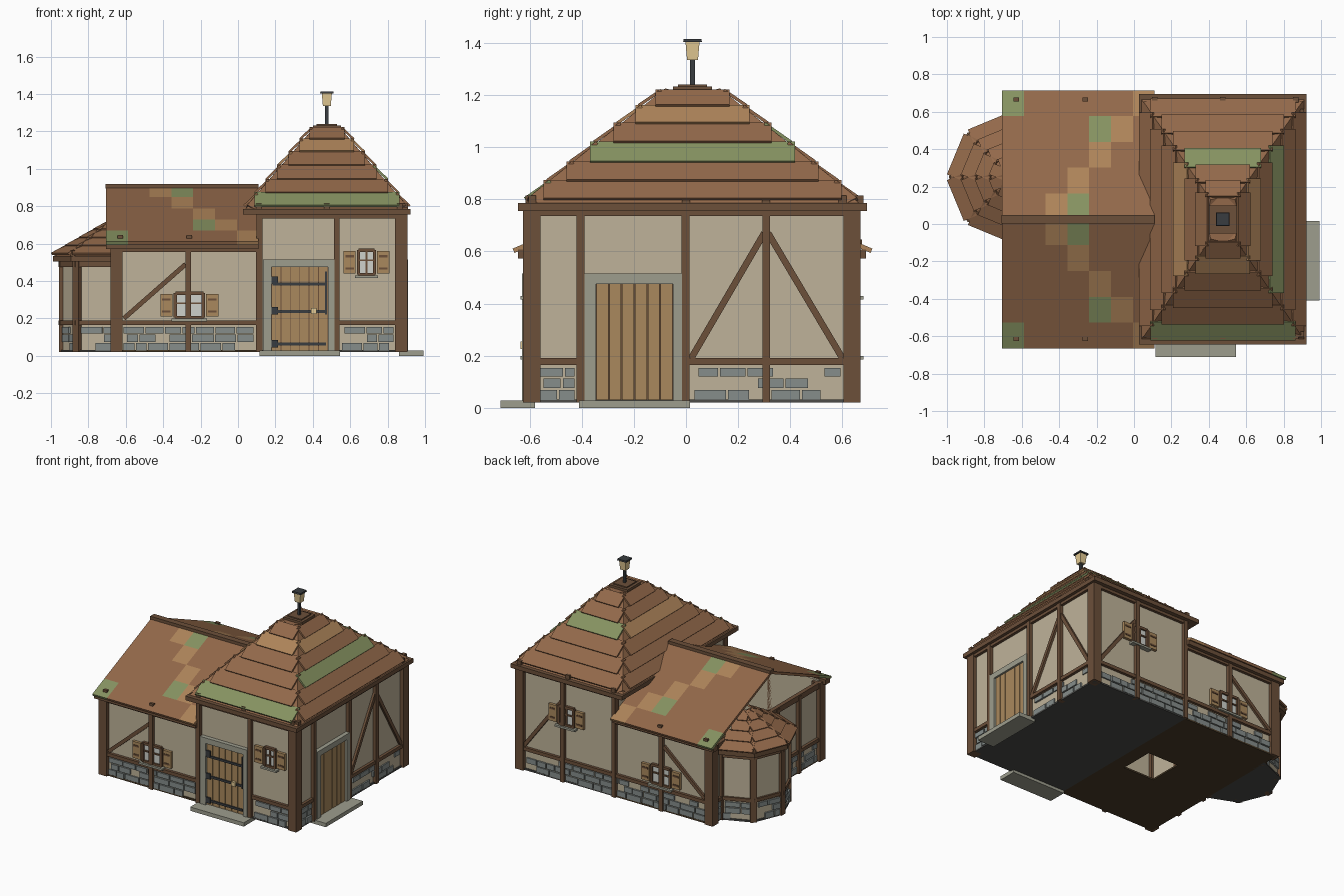
import bpy, bmesh, random
from math import radians, cos, sin, pi
from mathutils import Matrix, Vector

if "Cube" in bpy.data.objects:
    bpy.data.objects.remove(bpy.data.objects["Cube"])

random.seed(4)
COL = dict(plaster=(.52, .45, .32), timber=(.15, .08, .042), roof=(.29, .14, .068), light=(.42, .23, .10),
           moss=(.24, .29, .12), stone=(.24, .27, .26), wood=(.40, .25, .11), slab=(.34, .34, .27),
           iron=(.04, .045, .05), glass=(.62, .64, .60), lamp=(.78, .60, .30), floor=(.07, .07, .065),
           boards=(.07, .045, .022))
MAT = {}
for k, c in COL.items():
    MAT[k] = bpy.data.materials.new(k)
    MAT[k].diffuse_color = (*c, 1)


def finish(name, bm, mats):
    me = bpy.data.meshes.new(name)
    bm.to_mesh(me)
    bm.free()
    for m in mats:
        me.materials.append(MAT[m])
    ob = bpy.data.objects.new(name, me)
    bpy.context.collection.objects.link(ob)
    return ob


def solids(name, mat, pairs):
    """One object of several closed solids, each lofted between two rings."""
    bm = bmesh.new()
    for r0, r1 in pairs:
        a, b = ([bm.verts.new(p) for p in r] for r in (r0, r1))
        n = len(a)
        bm.faces.new(a)
        bm.faces.new(b[::-1])
        for i in range(n):
            bm.faces.new((a[i], b[i], b[(i + 1) % n], a[(i + 1) % n]))
    bmesh.ops.recalc_face_normals(bm, faces=bm.faces)
    return finish(name, bm, [mat])


# Wall frames: u runs along the wall, d points outward, z is up
def frame(x, y, deg):
    return Matrix.Translation((x, y, 0)) @ Matrix.Rotation(radians(deg), 4, 'Z')


def slab(M, poly, d0, d1):
    return [[M @ Vector((u, -d, z)) for u, z in poly] for d in (d0, d1)]


def box(M, u0, u1, z0, z1, d0, d1):
    return slab(M, [(u0, z0), (u1, z0), (u1, z1), (u0, z1)], d0, d1)


def bar(M, p, q, w, d0, d1):
    p, q = Vector(p), Vector(q)
    n = (q - p).normalized().orthogonal() * w / 2
    return slab(M, [p - n, q - n, q + n, p + n], d0, d1)


def plank(M, half, p, q, t):
    """Tilted roof board from p to q in the (d, z) plane."""
    p, q = Vector(p), Vector(q)
    s = (q - p).normalized()
    n = Vector((s.y, -s.x)) * t
    if n.y < 0:
        n = -n
    return [[M @ Vector((u, -c[0], c[1])) for c in (p, q, q + n, p + n)] for u in (-half, half)]


W = Matrix.Identity(4) @ frame(0, 0, 0)
FRONT, RIGHT, BACK, LEFT = frame(0, -.6, 0), frame(.88, 0, 90), frame(0, .645, 180), frame(-.655, 0, 270)


def stones(name, M, spans, zs=(.03, .075, .12, .16)):
    out = []
    for a, b in spans:
        for z0, z1 in zip(zs, zs[1:]):
            u = a + random.uniform(0, .03)
            while u < b - .03:
                e = min(b, u + random.uniform(.06, .13))
                if random.random() < .85:
                    out.append(box(M, u, e - .008, z0, z1 - .007, -.005, random.uniform(.008, .014)))
                u = e
    solids(name, 'stone', out)


def window(name, M, u, z, w, h):
    a, b = u - w / 2, u + w / 2
    solids(name + '_pane', 'glass', [box(M, a, b, z, z + h, -.01, .008)])
    solids(name + '_frame', 'timber',
           [box(M, c - .009, c + .009, z, z + h, 0, .022) for c in (a, b)] +
           [box(M, a, b, c - .009, c + .009, 0, .02) for c in (z, z + h)] +
           [box(M, u - .005, u + .005, z, z + h, 0, .016), box(M, a, b, z + h * .55, z + h * .55 + .01, 0, .016)])
    solids(name + '_sill', 'slab', [box(M, a - .02, b + .02, z - .02, z - .006, 0, .035)])
    sh = [(a - .08, a - .015), (b + .015, b + .08)]
    solids(name + '_shutters', 'wood', [box(M, c, e, z + .005, z + h - .005, 0, .02) for c, e in sh])
    solids(name + '_shutter_battens', 'timber',
           [box(M, c + .01, e - .01, z + h * f, z + h * f + .012, .01, .024) for c, e in sh for f in (.2, .7)])


def door(name, M, a, b):
    solids(name + '_surround', 'slab', [box(M, a, a + .045, .02, .515, 0, .03), box(M, b - .035, b, .02, .515, 0, .03),
                                        box(M, a, b, .475, .515, 0, .03)])
    p, q, n = a + .045, b - .035, 6
    w = (q - p) / n
    solids(name + '_boards', 'wood', [box(M, p + i * w + .002, p + (i + 1) * w - .002, .03, .475, 0, .016) for i in range(n)])
    solids(name + '_backing', 'timber', [box(M, p, q, .025, .475, 0, .01)])
    solids(name + '_step', 'slab', [box(M, a - .02, b + .03, 0, .028, -.02, .112)])


# Tower and wing bodies
solids('tower_walls', 'plaster', [box(W, .11, .88, .03, .76, -.645, .6)])
solids('tower_floor', 'floor', [box(W, .11, .89, .02, .032, -.655, .61)])
solids('wing_walls', 'plaster', [box(FRONT, -.655, .11, .03, .6, -.02, 0), box(BACK, -.11, .655, .03, .6, -.02, 0),
                                 box(LEFT, -.645, .6, .03, .57, -.02, 0)])
solids('wing_floor', 'boards', [box(W, -.665, -.245, .02, .032, -.655, .61), box(W, .005, .11, .02, .032, -.655, .61),
                                box(W, -.245, .005, .02, .032, .095, .61), box(W, -.245, .005, .02, .032, -.655, -.155)])

# Timber framing: posts, rails, braces per wall
def rails(M, spans, z0, z1, d=.02):
    return [box(M, a, b, z0, z1, -.01, d) for a, b in spans]


def posts(M, us, z1, w=.03, d=.025):
    return [box(M, u - w / 2, u + w / 2, .02, z1, -.02, d) for u in us]


solids('front_timbers', 'timber', posts(FRONT, (-.265, .11, .527), .6) + posts(FRONT, (.527, .115), .76) +
       rails(FRONT, [(-.66, .11), (.53, .88)], .165, .19) + rails(FRONT, [(-.66, .1)], .555, .58) +
       rails(FRONT, [(.1, .88)], .735, .76) + [bar(FRONT, (-.61, .2), (-.28, .49), .025, -.01, .016)])
solids('right_timbers', 'timber', posts(RIGHT, (-.405, -.002, .308), .76) +
       rails(RIGHT, [(-.6, -.4), (0, .645)], .165, .19) + rails(RIGHT, [(-.6, .645)], .735, .76) +
       [bar(RIGHT, (.02, .19), (.3, .67), .025, -.01, .016), bar(RIGHT, (.315, .67), (.6, .19), .025, -.01, .016)])
solids('back_timbers', 'timber', posts(BACK, (.265,), .6) + posts(BACK, (-.527, -.115), .76) +
       rails(BACK, [(-.88, .66)], .165, .19) + rails(BACK, [(-.1, .66)], .555, .58) + rails(BACK, [(-.88, -.1)], .735, .76) +
       [bar(BACK, (.61, .2), (.28, .49), .025, -.01, .016), bar(BACK, (-.84, .2), (-.54, .6), .025, -.01, .016)])
solids('left_timbers', 'timber', posts(LEFT, (.09, .34), .58) + rails(LEFT, [(-.645, .6)], .165, .19) +
       rails(LEFT, [(-.645, .6)], .55, .59))
solids('corner_posts', 'timber',
       [box(W, x - .033, x + .033, .02, .76, -y - .033, -y + .033) for x, y in ((.872, -.592), (.872, .637))] +
       [box(W, x - .033, x + .033, .02, .59, -y - .033, -y + .033) for x, y in ((-.65, -.592), (-.65, .637))])

# Rubble plinth
stones('front_stones', FRONT, [(-.62, .09), (.55, .84)])
stones('right_stones', RIGHT, [(-.56, -.42), (.02, .6)])
stones('back_stones', BACK, [(-.84, .62)])
stones('left_stones', LEFT, [(-.6, -.53), (.06, .56)])

# Doors and windows
door('front_door', FRONT, .135, .515)
door('side_door', RIGHT, -.39, -.015)
solids('front_door_ironwork', 'iron', [box(FRONT, .185, .47, z, z + .016, .01, .024) for z in (.055, .23, .375)] +
       [box(FRONT, .18, .215, z - .01, z + .03, .01, .028) for z in (.055, .23, .395)] +
       [box(FRONT, .465, .475, .22, .45, .01, .024)])
solids('front_door_handle', 'lamp', [box(FRONT, .39, .42, .225, .255, .01, .035)])
window('wing_front_window', FRONT, -.26, .205, .15, .13)
window('tower_front_window', FRONT, .687, .435, .085, .13)
window('wing_back_window', BACK, .26, .205, .15, .13)
window('tower_back_window', BACK, -.5, .435, .12, .13)

# Tower roof: hipped core with overlapping board courses
cx, cy, Z0, Z1 = .475, .025, .785, 1.215
rx, ry = (lambda z: .435 - .36 * (z - Z0) / (Z1 - Z0)), (lambda z: .64 - .525 * (z - Z0) / (Z1 - Z0))


def rect(hx, hy, z):
    return [(cx + i * hx, cy + j * hy, z) for i, j in ((-1, -1), (1, -1), (1, 1), (-1, 1))]


solids('tower_roof_core', 'roof', [(rect(rx(Z0), ry(Z0), Z0), rect(rx(Z1), ry(Z1), Z1))])
solids('tower_eave_frame', 'timber', [(rect(.447, .67, .755), rect(.447, .67, .785))])
odd = {(0, 0): 'moss', (1, 2): 'moss', (1, 4): 'light', (0, 4): 'light', (2, 3): 'moss', (3, 3): 'light'}
courses = {'roof': [], 'light': [], 'moss': []}
lv = [.795, .865, .937, 1.012, 1.085, 1.152, 1.213]
for f in range(4):
    M = frame(cx, cy, f * 90)
    dist, half = (ry, rx) if f % 2 == 0 else (rx, ry)
    for k in range(6):
        a, b = lv[k], lv[k + 1]
        courses[odd.get((f, k), 'roof')].append(
            plank(M, half((a + b * 2) / 3), (dist(a) + .012, a + .002), (dist(b), b), .012))
for m, c in courses.items():
    solids('tower_roof_courses_' + m, m, c)
solids('tower_hip_rafters', 'roof', [
    ([(cx + i * (rx(Z0) - e), cy + j * (ry(Z0) - g), Z0 + h) for e, g, h in ((0, .05, .0), (.05, 0, .0), (.01, .01, .022))],
     [(cx + i * (rx(Z1) - e), cy + j * (ry(Z1) - g), Z1 + h) for e, g, h in ((0, .05, .0), (.05, 0, .0), (.01, .01, .01))])
    for i in (-1, 1) for j in (-1, 1)])
solids('tower_eave_pegs', 'timber',
       [box(W, x - .015, x + .015, .785, .815, s - .015, s + .015) for x in (.11, .475, .865) for s in (-.665, .6)] +
       [box(W, x - .015, x + .015, .785, .815, -y - .015, -y + .015) for x in (.895,) for y in (-.59, 0, .307, .6)])

# Finial cap and lantern
solids('roof_cap', 'timber', [(rect(.075, .075, 1.212), rect(.075, .075, 1.232)), (rect(.055, .055, 1.23), rect(.055, .055, 1.24))])
solids('lantern_pole', 'iron', [(rect(.009, .009, 1.23), rect(.009, .009, 1.34))])
solids('lantern_glass', 'lamp', [(rect(.021, .021, 1.335), rect(.027, .027, 1.403))])
solids('lantern_lid', 'iron', [(rect(.036, .036, 1.403), rect(.034, .034, 1.414))])

# Wing roof: two sheets of square patches, ridge, eave beams
patch = {(0, 2): 1, (1, 3): 1, (2, 4): 1, (3, 5): 1, (4, 6): 1, (0, 3): 2, (3, 4): 2, (4, 0): 2}
for side in (-1, 1):
    bm = bmesh.new()
    g = [[bm.verts.new((-.705 + .1164 * c, .025 + side * .138 * r, .908 - .0595 * r)) for c in range(8)] for r in range(6)]
    for r in range(5):
        for c in range(7):
            q = (g[r][c], g[r + 1][c], g[r + 1][c + 1], g[r][c + 1])
            bm.faces.new(q if side < 0 else q[::-1]).material_index = patch.get((r, c), 0)
    ob = finish('wing_roof_front' if side < 0 else 'wing_roof_back', bm, ['roof', 'light', 'moss'])
    s = ob.modifiers.new('thickness', 'SOLIDIFY')
    s.thickness, s.offset = .018, -1
solids('wing_ridge', 'timber', [box(W, -.708, .11, .895, .92, -.047, -.003)])
solids('wing_eave_beams', 'timber', [box(W, -.705, .11, .572, .608, .595, .645), box(W, -.705, .11, .572, .608, -.69, -.64)])
solids('wing_eave_pegs', 'timber', [box(W, x - .015, x + .015, .62, .645, s - .01, s + .01)
                                    for x in (-.63, -.26) for s in (-.665, .615)])

# Bay on the left end: half an octagon with its own board roof
bx, by, R = -.655, .25, .29


def ring(r, z):
    return [(bx + r * cos(pi / 2 + i * pi / 4), by + r * sin(pi / 2 + i * pi / 4), z) for i in range(5)]


solids('bay_walls', 'plaster', [(ring(R, .03), ring(R, .53))])
solids('bay_floor', 'floor', [(ring(R + .01, .02), ring(R + .01, .032))])
solids('bay_eave', 'timber', [(ring(R + .045, .505), ring(R + .045, .535))])
solids('bay_roof_core', 'roof', [(ring(R + .035, .535), ring(.04, .7))])
ap, beams, boards = cos(pi / 8), [], []
for i in range(4):
    th = 112.5 + 45 * i
    M = frame(bx, by, th + 90) @ Matrix.Translation((0, -R * ap, 0))
    beams += [box(M, -.115, .115, .165, .19, -.01, .014), box(M, -.115, .115, .475, .505, -.01, .014)]
    stones('bay_stones_%d' % i, M, [(-.1, .1)])
    C = frame(bx, by, th + 90)
    for k in range(4):
        r0, r1 = .335 - .075 * k, .335 - .075 * (k + 1)
        z0 = .54 + .043 * k
        boards.append(plank(C, (r0 + r1) / 2 * sin(pi / 8) + .004, (r0 * ap + .01, z0), (r1 * ap, z0 + .04), .012))
for i in range(5):
    P = frame(bx, by, 180 + 45 * i)
    beams.append(box(P, -.022, .022, .02, .51, R - .035, R + .012))
    beams.append(box(P, -.014, .014, .535, .562, R + .005, R + .035))
solids('bay_timbers', 'timber', beams)
solids('bay_roof_boards', 'roof', boards)

for m in bpy.data.materials:
    if m.users and not m.is_grease_pencil:
        m.use_nodes = True
        m.node_tree.nodes["Principled BSDF"].inputs["Base Color"].default_value = m.diffuse_color
